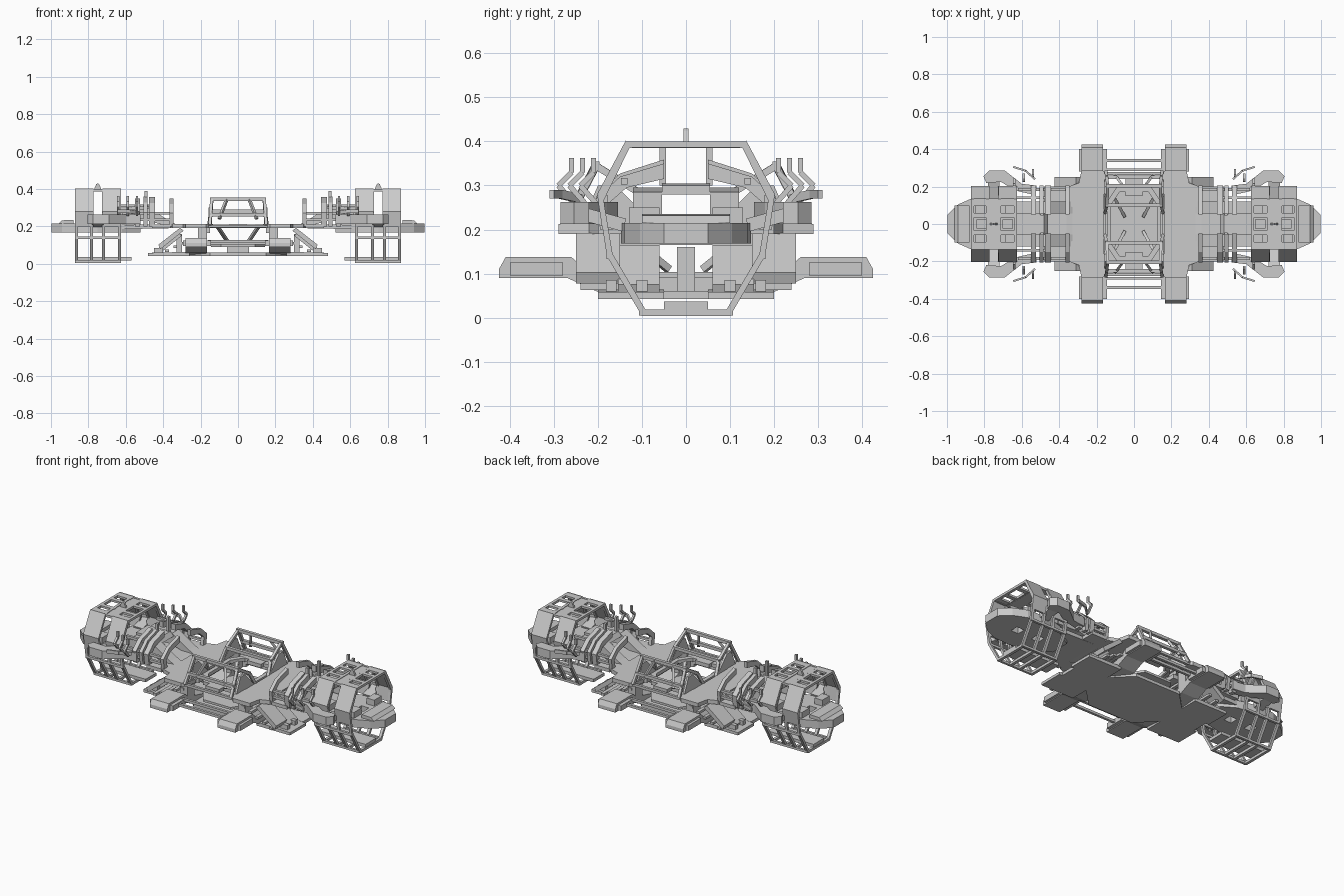
import bpy, bmesh
from mathutils import Vector


def finish(name, bm, mirror=""):
    bmesh.ops.recalc_face_normals(bm, faces=bm.faces)
    me = bpy.data.meshes.new(name)
    bm.to_mesh(me)
    bm.free()
    ob = bpy.data.objects.new(name, me)
    bpy.context.collection.objects.link(ob)
    if mirror:
        m = ob.modifiers.new("mirror", "MIRROR")
        m.use_axis = ("X" in mirror, "Y" in mirror, False)
        m.use_mirror_merge = False
    return ob


def place(axis, t, a, b):
    # Put a 2D profile point at t along the extrusion axis
    return {"x": (t, a, b), "y": (a, t, b), "z": (a, b, t)}[axis]


def prism(name, axis, pts, t0, t1, mirror=""):
    bm = bmesh.new()
    lo = [bm.verts.new(place(axis, t0, *p)) for p in pts]
    hi = [bm.verts.new(place(axis, t1, *p)) for p in pts]
    bm.faces.new(lo)
    bm.faces.new(hi)
    n = len(pts)
    for i in range(n):
        j = (i + 1) % n
        bm.faces.new((lo[i], lo[j], hi[j], hi[i]))
    return finish(name, bm, mirror)


def box(name, x0, x1, y0, y1, z0, z1, mirror=""):
    return prism(name, "z", [(x0, y0), (x1, y0), (x1, y1), (x0, y1)], z0, z1, mirror)


def frame(name, axis, outer, inner, t0, t1, mirror="", closed=True):
    # Flat band between two matching outlines
    bm = bmesh.new()
    g = [[bm.verts.new(place(axis, t, *p)) for p in o]
         for o, t in ((outer, t0), (outer, t1), (inner, t1), (inner, t0))]
    n = len(outer)
    for i in range(n if closed else n - 1):
        j = (i + 1) % n
        for k in range(4):
            a, b = g[k], g[(k + 1) % 4]
            bm.faces.new((a[i], a[j], b[j], b[i]))
    if not closed:
        for i in (0, n - 1):
            bm.faces.new([r[i] for r in g])
    return finish(name, bm, mirror)


def beam(name, pts, w, h, mirror=""):
    # Rectangular bars along a path
    bm = bmesh.new()
    for p, q in zip(pts, pts[1:]):
        p, q = Vector(p), Vector(q)
        d = (q - p).normalized()
        up = Vector((0, 0, 1)) if abs(d.z) < 0.9 else Vector((1, 0, 0))
        s = d.cross(up).normalized()
        u = s.cross(d)
        c = [s * (w / 2 * i) + u * (h / 2 * j) for i, j in ((-1, -1), (1, -1), (1, 1), (-1, 1))]
        a, b = [bm.verts.new(p + v) for v in c], [bm.verts.new(q + v) for v in c]
        bm.faces.new(a)
        bm.faces.new(b)
        for i in range(4):
            bm.faces.new((a[i], a[i - 1], b[i - 1], b[i]))
    return finish(name, bm, mirror)


def both(half):
    return half + [(-a, b) for a, b in reversed(half)]


# Pod cages: thin eight-sided hoops with lengthwise bars
hoop = both([(0.1, 0.003), (0.18, 0.14), (0.2, 0.27), (0.135, 0.4)])
hoop_in = both([(0.092, 0.018), (0.167, 0.145), (0.187, 0.266), (0.128, 0.386)])
for x in (0.625, 0.71, 0.775, 0.855):
    frame("pod_hoop", "x", hoop, hoop_in, x, x + 0.017, "X")
for y, z in ((0.1, 0.012), (0.174, 0.14), (0.13, 0.392)):
    beam("pod_rail", [(0.625, y, z), (0.87, y, z)], 0.014, 0.014, "XY")

# Pod armour bands on the upper half, with window bars on top
arm_out = [(0.19, 0.2), (0.202, 0.28), (0.137, 0.402)]
arm_in = [(0.178, 0.2), (0.188, 0.277), (0.13, 0.388)]
for x in (0.625, 0.772):
    frame("pod_armour", "x", arm_out, arm_in, x, x + 0.1, "XY", False)
    for y0, y1 in ((0.035, 0.06), (0.095, 0.135)):
        box("pod_roof_bar", x, x + 0.1, y0, y1, 0.388, 0.4, "XY")
box("pod_spine", 0.715, 0.785, -0.135, 0.135, 0.385, 0.397, "X")
prism("pod_fin", "y", [(0.73, 0.397), (0.77, 0.397), (0.758, 0.425), (0.75, 0.43), (0.742, 0.425)],
      -0.006, 0.006, "X")
box("pod_floor", 0.57, 0.87, -0.05, 0.05, 0.018, 0.036, "X")

# Pod hulls: tapered slab with two through holes
hull = [(0.52, 0.06), (0.62, 0.12), (0.75, 0.148), (0.86, 0.14), (0.94, 0.105), (0.998, 0.05)]
hull = hull + [(a, -b) for a, b in reversed(hull)]
pod = prism("pod_hull", "z", hull, 0.168, 0.215)
cut = [box("hull_cutter", x, x + 0.05, -0.025, 0.025, 0.1, 0.3) for x in (0.65, 0.79)]
for c in cut:
    c.hide_render = c.hide_viewport = True
    m = pod.modifiers.new("hole", "BOOLEAN")
    m.operation, m.object, m.solver = "DIFFERENCE", c, "EXACT"
m = pod.modifiers.new("mirror", "MIRROR")
m.use_mirror_merge = False
prism("hull_nose", "y", [(0.88, 0.215), (0.96, 0.215), (0.94, 0.232), (0.88, 0.235)], -0.1, 0.1, "X")
for x in (0.64, 0.8):
    box("pod_inner_block", x, x + 0.05, 0.06, 0.13, 0.215, 0.25, "XY")
beam("pod_side_link", [(0.75, 0.14, 0.21), (0.75, 0.25, 0.24)], 0.06, 0.03, "XY")

# Curved guards around the shoulders
guard = [(0.52, 0.205), (0.6, 0.215), (0.69, 0.285), (0.775, 0.285), (0.805, 0.255),
         (0.79, 0.22), (0.71, 0.225), (0.64, 0.18), (0.53, 0.155)]
prism("shoulder_guard", "z", guard, 0.212, 0.262, "XY")
for x in (0.54, 0.59, 0.64):
    y = 0.285 - (x - 0.54) * 0.5
    beam("guard_rib", [(x, y - 0.03, 0.26), (x, y + 0.005, 0.3), (x, y - 0.025, 0.33),
                       (x, y - 0.025, 0.362)], 0.012, 0.012, "XY")
beam("guard_wire", [(0.53, 0.24, 0.27), (0.58, 0.285, 0.28), (0.645, 0.305, 0.28)], 0.01, 0.02, "XY")

# Arms: hollow centre between lower plate, side beams and top plate
prism("arm_lower_plate", "y", [(0.28, 0.2), (0.36, 0.19), (0.62, 0.185), (0.62, 0.208), (0.36, 0.21)],
      -0.12, 0.12, "X")
prism("arm_side_beam", "y", [(0.3, 0.195), (0.36, 0.195), (0.48, 0.23), (0.63, 0.225),
                            (0.63, 0.285), (0.47, 0.295), (0.36, 0.225)], 0.055, 0.12, "XY")
prism("arm_top_plate", "y", [(0.46, 0.28), (0.63, 0.28), (0.63, 0.3), (0.48, 0.305)], -0.055, 0.055, "X")

# Arm ribs that arch over each side
rib = [(0.195, 0.2), (0.205, 0.27), (0.15, 0.32), (0.05, 0.35)]
rib_in = [(0.165, 0.2), (0.175, 0.26), (0.135, 0.295), (0.05, 0.315)]
for x, w, lift in ((0.345, 0.02, 0), (0.445, 0.03, 0.02), (0.485, 0.02, 0.03), (0.525, 0.025, 0)):
    s = 1 + lift * 2
    frame("arm_rib", "x", [(y, 0.2 + (z - 0.2) * s) for y, z in rib],
          [(y, 0.2 + (z - 0.2) * s) for y, z in rib_in], x, x + w, "XY", False)
for z in (0.235, 0.27):
    beam("arm_rail", [(0.345, 0.185, z), (0.62, 0.185, z)], 0.015, 0.015, "XY")
beam("arm_rail_upper", [(0.47, 0.14, 0.31), (0.63, 0.14, 0.31)], 0.015, 0.015, "XY")
box("arm_post", 0.485, 0.5, 0.045, 0.06, 0.3, 0.39, "XY")
box("arm_foot_link", 0.36, 0.46, 0.1, 0.2, 0.19, 0.21, "XY")

# Side decks of the central body
deck = [(0.16, 0.16), (0.135, 0.2), (0.15, 0.27), (0.17, 0.29), (0.28, 0.29), (0.295, 0.22),
        (0.35, 0.2), (0.365, 0.17), (0.365, 0.11), (0.33, 0.09)]
deck = deck + [(a, -b) for a, b in reversed(deck)]
prism("side_deck", "z", deck, 0.19, 0.213, "X")
box("deck_rim", 0.15, 0.2, -0.15, 0.15, 0.165, 0.19, "X")
box("deck_column", 0.165, 0.215, 0.17, 0.235, 0.09, 0.19, "XY")

# Feet stretching to front and back
foot = [(0.06, 0.045), (0.2, 0.058), (0.27, 0.09), (0.425, 0.09), (0.425, 0.11), (0.41, 0.137),
        (0.26, 0.137), (0.23, 0.11), (0.06, 0.068)]
prism("foot", "x", foot, 0.165, 0.28, "XY")
box("foot_flange", 0.145, 0.295, 0.28, 0.4, 0.095, 0.125, "XY")
for y, z in ((0.34, 0.11), (0.29, 0.12), (0.27, 0.2)):
    beam("cross_bar", [(-0.16, y, z), (0.16, y, z)], 0.015, 0.015, "Y")

# Belly plate, sloped side panels and skid plates
belly = [(0.28, 0.07), (0.15, 0.2), (-0.15, 0.2), (-0.28, 0.07)]
prism("belly_plate", "z", belly + [(a, -b) for a, b in reversed(belly)], 0.042, 0.06)
slope = [(0.3, 0.15), (0.32, 0.165), (0.435, 0.075), (0.425, 0.05)]
prism("side_panel", "y", slope, 0.06, 0.155, "XY")
prism("side_panel_outer", "y", [(x - 0.01, z + 0.027) for x, z in slope], 0.15, 0.25, "XY")
prism("skid_plate", "y", [(0.26, 0.042), (0.48, 0.042), (0.48, 0.058), (0.26, 0.064)], 0.05, 0.2, "XY")
box("skid_bridge", 0.26, 0.46, -0.05, 0.05, 0.042, 0.06, "X")
for i in range(5):
    x = 0.2 + i * 0.045
    beam("slope_rib", [(x, 0.06, 0.15 - i * 0.02), (x, 0.24, 0.15 - i * 0.02)], 0.02, 0.014, "XY")
box("centre_block", 0.3, 0.33, -0.02, 0.02, 0.06, 0.16, "X")
for y in (0.1, 0.17):
    box("skid_lug", 0.4, 0.45, y - 0.012, y + 0.012, 0.055, 0.085, "XY")

# Cockpit: open octagonal rim, floor and spokes
octo = [(0.145, 0.12), (0.09, 0.2), (-0.09, 0.2), (-0.145, 0.12)]
octo = octo + [(a, -b) for a, b in reversed(octo)]
frame("cockpit_rim", "z", octo, [(a * 0.84, b * 0.86) for a, b in octo], 0.19, 0.21)
prism("cockpit_floor", "z", octo, 0.09, 0.103)
box("cockpit_core", -0.06, 0.06, -0.06, 0.06, 0.06, 0.09)
beam("cockpit_spoke", [(0.05, 0.04, 0.11), (0.11, 0.15, 0.2)], 0.016, 0.016, "XY")
box("cockpit_seat_block", -0.045, 0.045, 0.15, 0.24, 0.19, 0.212, "Y")

# Raised cage over the cockpit
beam("cage_leg", [(0.15, 0.28, 0.205), (0.14, 0.205, 0.345), (0.145, 0.1, 0.28), (0.155, 0.06, 0.205)],
     0.016, 0.016, "XY")
for y, z in ((0.205, 0.345), (0.25, 0.262), (0.1, 0.28)):
    beam("cage_cross_bar", [(-0.15, y, z), (0.15, y, z)], 0.018, 0.018, "Y")
prism("cage_side_panel", "x", [(0.07, 0.21), (0.24, 0.21), (0.2, 0.3), (0.16, 0.3)], 0.145, 0.157, "XY")
beam("cage_roof_slat", [(0.06, 0.205, 0.345), (0.1, 0.26, 0.24)], 0.014, 0.014, "XY")
